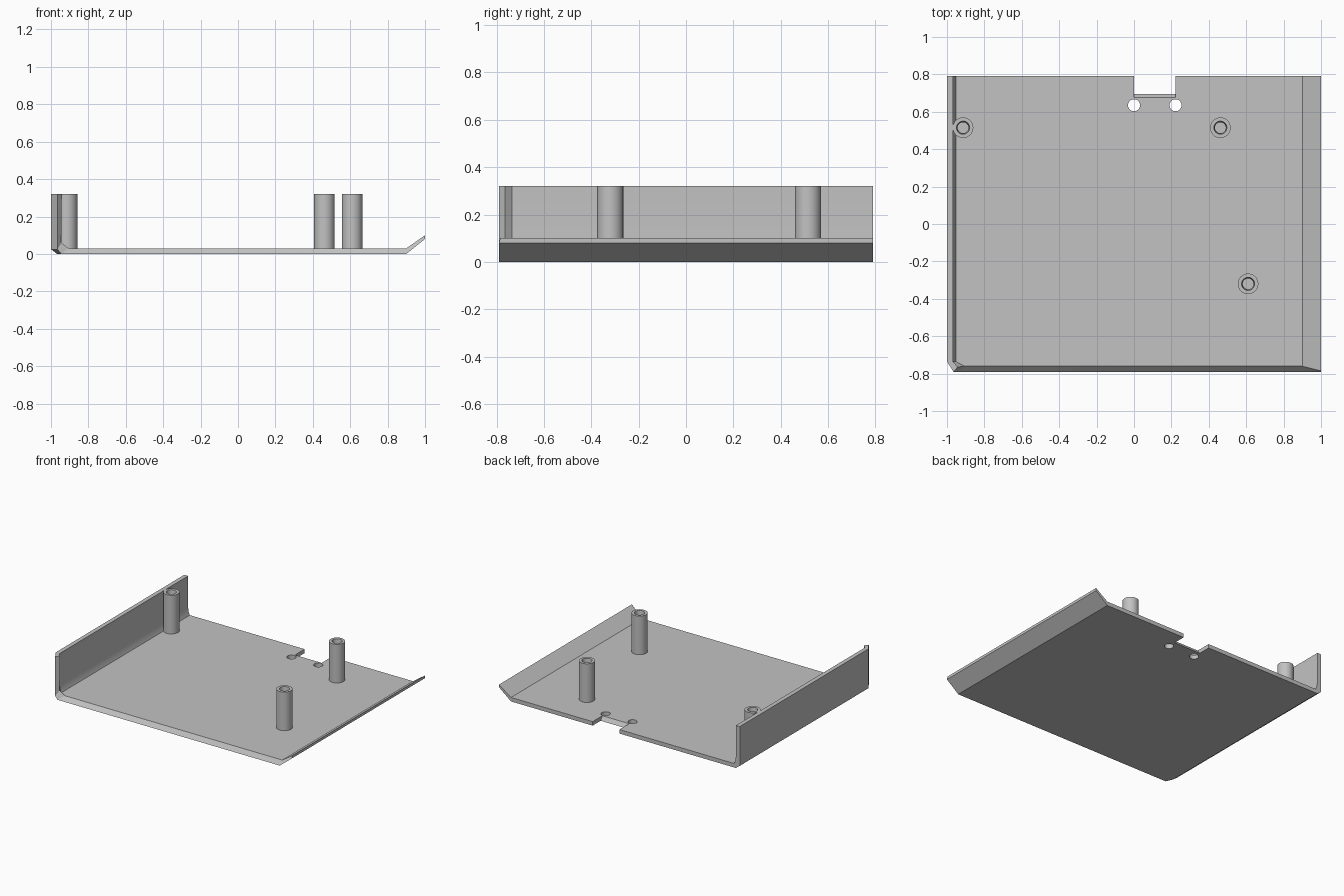
import bpy, bmesh, math

cube = bpy.data.objects.get("Cube")
if cube:
    bpy.data.objects.remove(cube)

grey = bpy.data.materials.new("grey plastic")
grey.use_nodes = True
colour = (0.54, 0.54, 0.54, 1)
grey.diffuse_color = colour
grey.node_tree.nodes["Principled BSDF"].inputs["Base Color"].default_value = colour

BACK, FRONT, TOP, FLOOR = 0.79, -0.79, 0.32, 0.03


def make_object(name, bm):
    bmesh.ops.recalc_face_normals(bm, faces=bm.faces)
    mesh = bpy.data.meshes.new(name)
    bm.to_mesh(mesh)
    bm.free()
    mesh.materials.append(grey)
    obj = bpy.data.objects.new(name, mesh)
    bpy.context.collection.objects.link(obj)
    return obj


def smooth(obj):
    bpy.ops.object.select_all(action='DESELECT')
    obj.select_set(True)
    bpy.context.view_layer.objects.active = obj
    bpy.ops.object.shade_smooth_by_angle(angle=math.radians(30))


def lathe(name, profile, x, y, sides=32):
    """Closed ring of (radius, z) points turned about a vertical axis."""
    bm = bmesh.new()
    rings = []
    for r, z in profile:
        rings.append([bm.verts.new((x + r * math.cos(2 * math.pi * i / sides),
                                    y + r * math.sin(2 * math.pi * i / sides), z))
                      for i in range(sides)])
    for a, b in zip(rings, rings[1:]):
        for i in range(sides):
            j = (i + 1) % sides
            bm.faces.new((a[i], a[j], b[j], b[i]))
    bm.faces.new(rings[0])
    bm.faces.new(rings[-1])
    return make_object(name, bm)


# Tray section as (x, z, x at front end, y at front end), wall to flange
outer = [(-1, TOP, -0.965, FRONT), (-1, 0.1, -0.965, FRONT),
         (-1, 0.025, -0.965, FRONT), (-0.967, 0, -0.945, FRONT),
         (0.9, 0, 0.9, FRONT), (1, 0.08, 1, FRONT)]
inner = [(-0.968, TOP, -0.942, -0.765), (-0.968, 0.1, -0.945, -0.765),
         (-0.965, 0.06, -0.945, -0.765), (-0.953, FLOOR, -0.905, -0.76),
         (0.9, FLOOR, 0.9, -0.76), (1, 0.1, 1, -0.785)]
section = outer + inner[::-1]

bm = bmesh.new()
stations = [[bm.verts.new((x, BACK, z)) for x, z, _, _ in section],
            [bm.verts.new((x, -0.735, z)) for x, z, _, _ in section],
            [bm.verts.new((xf, yf, z)) for _, z, xf, yf in section]]
n = len(section)
for a, b in zip(stations, stations[1:]):
    for i in range(n):
        j = (i + 1) % n
        bm.faces.new((a[i], a[j], b[j], b[i]))
for ring in (stations[0], stations[-1]):
    for i in range(len(outer) - 1):
        bm.faces.new((ring[i], ring[i + 1], ring[n - 2 - i], ring[n - 1 - i]))
tray = make_object("tray", bm)

# Rear notch cutter with a sloping inner edge
bm = bmesh.new()
notch_side = [(0.705, -0.05), (0.695, 0), (0.675, FLOOR), (0.675, 0.1), (0.9, 0.1), (0.9, -0.05)]
sides = [[bm.verts.new((x, y, z)) for y, z in notch_side] for x in (0.0, 0.222)]
for i in range(len(notch_side)):
    j = (i + 1) % len(notch_side)
    bm.faces.new((sides[0][i], sides[0][j], sides[1][j], sides[1][i]))
for side in sides:
    bm.faces.new(side)
cutters = [make_object("notch_cutter", bm)]

# Round holes beside the notch
for x in (0.0, 0.222):
    cutters.append(lathe("hole_cutter", [(0.032, -0.05), (0.032, 0.1)], x, 0.635))

for cutter in cutters:
    mod = tray.modifiers.new(cutter.name, 'BOOLEAN')
    mod.operation = 'DIFFERENCE'
    mod.solver = 'EXACT'
    mod.object = cutter
    cutter.hide_render = True
    cutter.hide_set(True)
smooth(tray)

# Hollow screw posts
post_profile = [(0.055, 0.015), (0.055, TOP), (0.035, TOP), (0.029, 0.27), (0.029, 0.06)]
for name, x, y in (("back_right_post", -0.914, 0.515),
                   ("back_left_post", 0.462, 0.515),
                   ("front_left_post", 0.61, -0.32)):
    smooth(lathe(name, post_profile, x, y))
